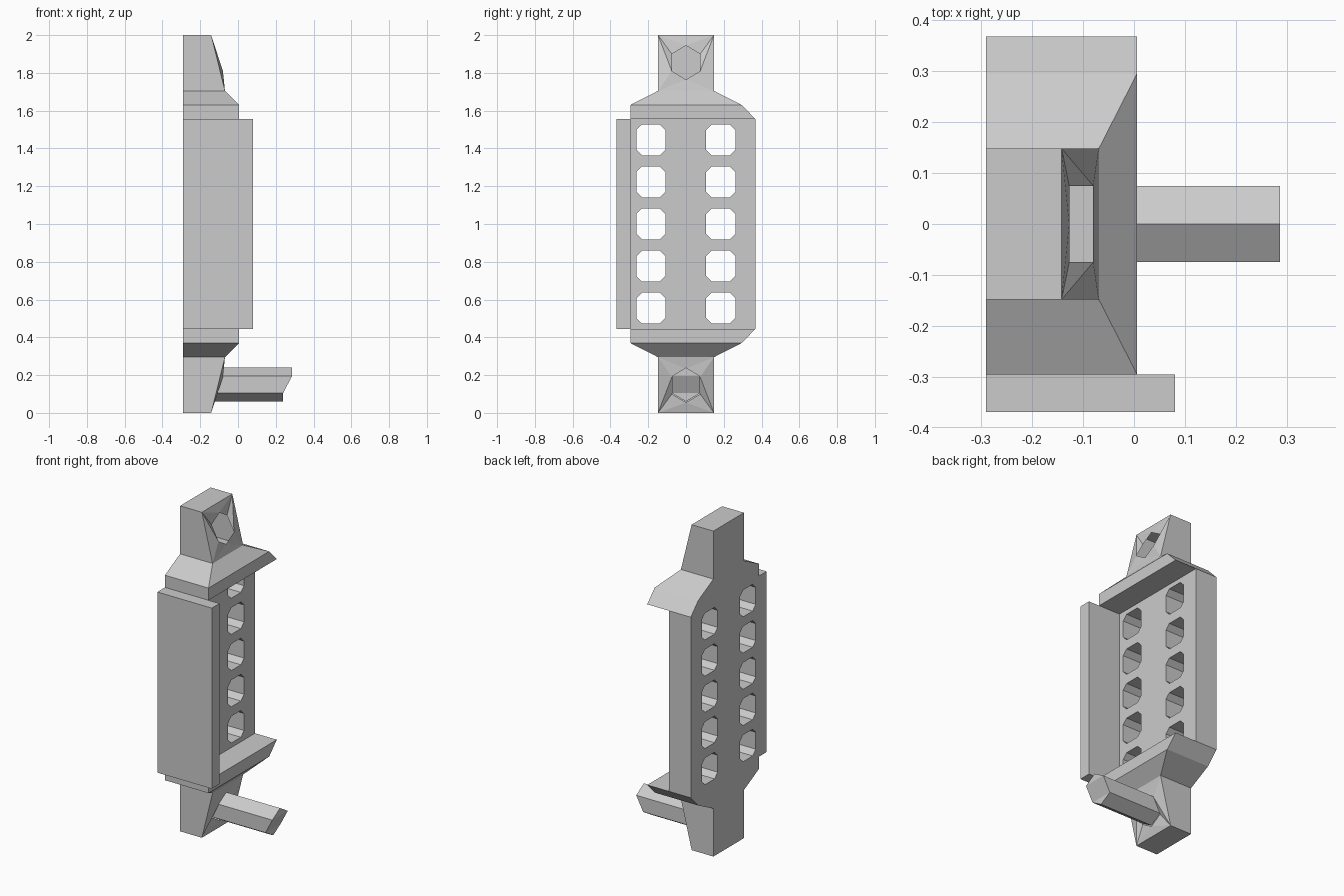
import bpy, bmesh
from mathutils import Vector

if "Cube" in bpy.data.objects:
    bpy.data.objects.remove(bpy.data.objects["Cube"])

BACK = -0.29


def finish(name, bm, z=0.0):
    """Turn a bmesh into an object with outward normals."""
    bmesh.ops.recalc_face_normals(bm, faces=bm.faces)
    mesh = bpy.data.meshes.new(name)
    bm.to_mesh(mesh)
    bm.free()
    ob = bpy.data.objects.new(name, mesh)
    ob.location.z = z
    bpy.context.collection.objects.link(ob)
    return ob


def loft(bm, rings):
    """Solid through a list of matching point loops."""
    loops = [[bm.verts.new(p) for p in r] for r in rings]
    n = len(loops[0])
    for a, b in zip(loops, loops[1:]):
        for i in range(n):
            j = (i + 1) % n
            bm.faces.new((a[i], a[j], b[j], b[i]))
    bm.faces.new(loops[0])
    bm.faces.new(loops[-1])
    return loops


def rect(x0, x1, y0, y1, z):
    return [(x0, y0, z), (x1, y0, z), (x1, y1, z), (x0, y1, z)]


def box(name, x0, x1, y0, y1, z0, z1):
    bm = bmesh.new()
    loft(bm, [rect(x0, x1, y0, y1, z0), rect(x0, x1, y0, y1, z1)])
    return finish(name, bm)


def mirror_z(ob):
    """Repeat a top part at the bottom (object origin is at mid height)."""
    m = ob.modifiers.new("Mirror", 'MIRROR')
    m.use_axis = (False, False, True)


# Recessed main plate and the raised side rail
plate = box("plate", BACK, -0.142, -0.295, 0.368, 0.445, 1.555)
box("side_rail", BACK, 0.08, -0.369, -0.295, 0.445, 1.555)

# Two columns of five windows with cut corners
bm = bmesh.new()
hw, hh, c = 0.077, 0.082, 0.03
octagon = [(-hw + c, -hh), (hw - c, -hh), (hw, -hh + c), (hw, hh - c),
           (hw - c, hh), (-hw + c, hh), (-hw, hh - c), (-hw, -hh + c)]
for y in (-0.186, 0.184):
    for row in range(5):
        z = 1.0 + (row - 2) * 0.2225
        loft(bm, [[(x, y + a, z + b) for a, b in octagon] for x in (-0.4, -0.05)])
cutter = finish("window_cutter", bm)
cutter.hide_render = True
cutter.hide_viewport = True
cut = plate.modifiers.new("Windows", 'BOOLEAN')
cut.operation = 'DIFFERENCE'
cut.solver = 'EXACT'
cut.object = cutter

# Tapered lips above and below the plate
bm = bmesh.new()
loft(bm, [rect(BACK, 0.006, -0.295, 0.368, 0.555),
          rect(BACK, 0.006, -0.295, 0.295, 0.63),
          rect(BACK, -0.069, -0.148, 0.148, 0.705)])
mirror_z(finish("end_lips", bm, 1.0))

# Hexagon shared by the socket and the peg; its two halves are stepped in x
HEX = [(0, 0.09), (0.075, 0.045), (0.075, -0.045),
       (0, -0.09), (-0.075, -0.045), (-0.075, 0.045)]


def hexagon(offset, sign, z):
    return [(offset + (-0.127 if b > 0 else -0.08), a, z + sign * b) for a, b in HEX]


# Hollow end lugs with a hexagonal opening in the sloping face
bm = bmesh.new()
lo, hi = loft(bm, [rect(BACK, -0.069, -0.148, 0.148, 0.705),
                   rect(BACK, -0.142, -0.148, 0.148, 1.0)])
bm.faces.remove(bm.faces.get((lo[1], lo[2], hi[2], hi[1])))
t, ur, lr, b, ll, ul = [bm.verts.new(p) for p in hexagon(0, 1, 0.855)]
tl, tr, br, bl = hi[1], hi[2], lo[2], lo[1]
for f in ((tl, t, tr), (tr, t, ur), (tr, ur, lr), (tr, lr, br), (br, lr, b),
          (br, b, bl), (bl, b, ll), (bl, ll, tl), (tl, ll, ul), (tl, ul, t)):
    bm.faces.new(f)
mirror_z(finish("end_lugs", bm, 1.0))

# Hexagonal peg growing out of the lower lug
bm = bmesh.new()
root, tip = [[bm.verts.new(p) for p in hexagon(o, -1, 0.15)] for o in (0, 0.366)]
for i in range(6):
    j = (i + 1) % 6
    bm.faces.new((root[i], root[j], tip[j], tip[i]))
for r in (root, tip):
    bm.faces.new((r[5], r[0], r[1]))
    bm.faces.new((r[1], r[2], r[4], r[5]))
    bm.faces.new((r[2], r[3], r[4]))
finish("peg", bm)
